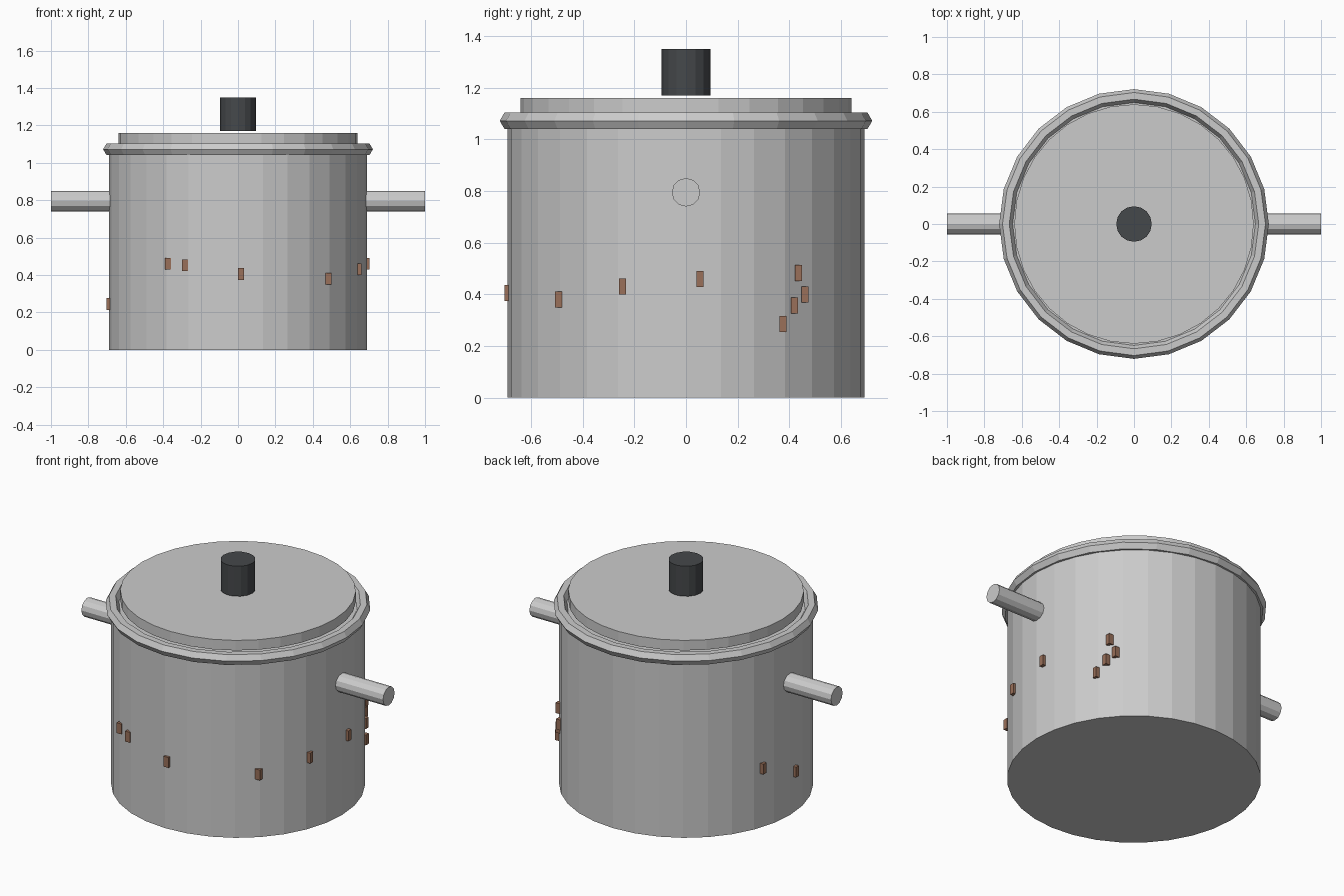
import bpy
from math import cos, sin, pi, sqrt

if "Cube" in bpy.data.objects:
    bpy.data.objects.remove(bpy.data.objects["Cube"])


def material(name, color):
    m = bpy.data.materials.new(name)
    m.diffuse_color = (*color, 1)
    m.use_nodes = True
    m.node_tree.nodes["Principled BSDF"].inputs["Base Color"].default_value = m.diffuse_color
    return m


steel = material("steel", (0.55, 0.58, 0.58))
dark = material("dark_plastic", (0.06, 0.065, 0.07))
rust = material("rust", (0.32, 0.16, 0.10))


def finish(name, mat):
    ob = bpy.context.object
    ob.name = name
    ob.data.materials.append(mat)
    return ob


def cylinder(name, r, z0, z1, sides, mat):
    bpy.ops.mesh.primitive_cylinder_add(vertices=sides, radius=r, depth=z1 - z0,
                                        location=(0, 0, (z0 + z1) / 2))
    return finish(name, mat)


# Pot body, lid and knob
cylinder("pot_body", 0.69, 0, 1.07, 32, steel)
cylinder("lid", 0.64, 1.10, 1.16, 32, steel)
cylinder("lid_knob", 0.095, 1.17, 1.35, 16, dark)

# Rolled rim with a six-sided section
bpy.ops.mesh.primitive_torus_add(major_segments=24, minor_segments=6, major_radius=0.685,
                                 minor_radius=0.036, location=(0, 0, 1.072))
finish("rim", steel)

# Straight bar handles on both sides
for side, label in ((-1, "left"), (1, "right")):
    bpy.ops.mesh.primitive_cylinder_add(vertices=12, radius=0.055, depth=0.36,
                                        location=(side * 0.82, 0, 0.795),
                                        rotation=(0, pi / 2, 0))
    finish(label + "_handle", steel)

# Rust flecks half sunk in the wall: x, y, z
R = 0.69
flecks = [
    (-0.375, -0.58, 0.46), (-0.283, -0.63, 0.453), (0.015, -0.69, 0.405),
    (0.48, -0.49, 0.38), (0.645, -0.245, 0.43), (0.69, 0.055, 0.46),
    (0.58, 0.375, 0.285), (0.547, 0.42, 0.357), (0.514, 0.46, 0.40),
    (0.536, 0.435, 0.482), (-0.656, 0.213, 0.355), (-0.69, -0.05, 0.245),
]
for i, (x, y, z) in enumerate(flecks):
    k = R / sqrt(x * x + y * y)
    bpy.ops.mesh.primitive_cube_add(size=1, location=(x * k, y * k, z))
    fleck = finish(f"rust_fleck_{i + 1}", rust)
    fleck.scale = (0.032, 0.027, 0.062)
